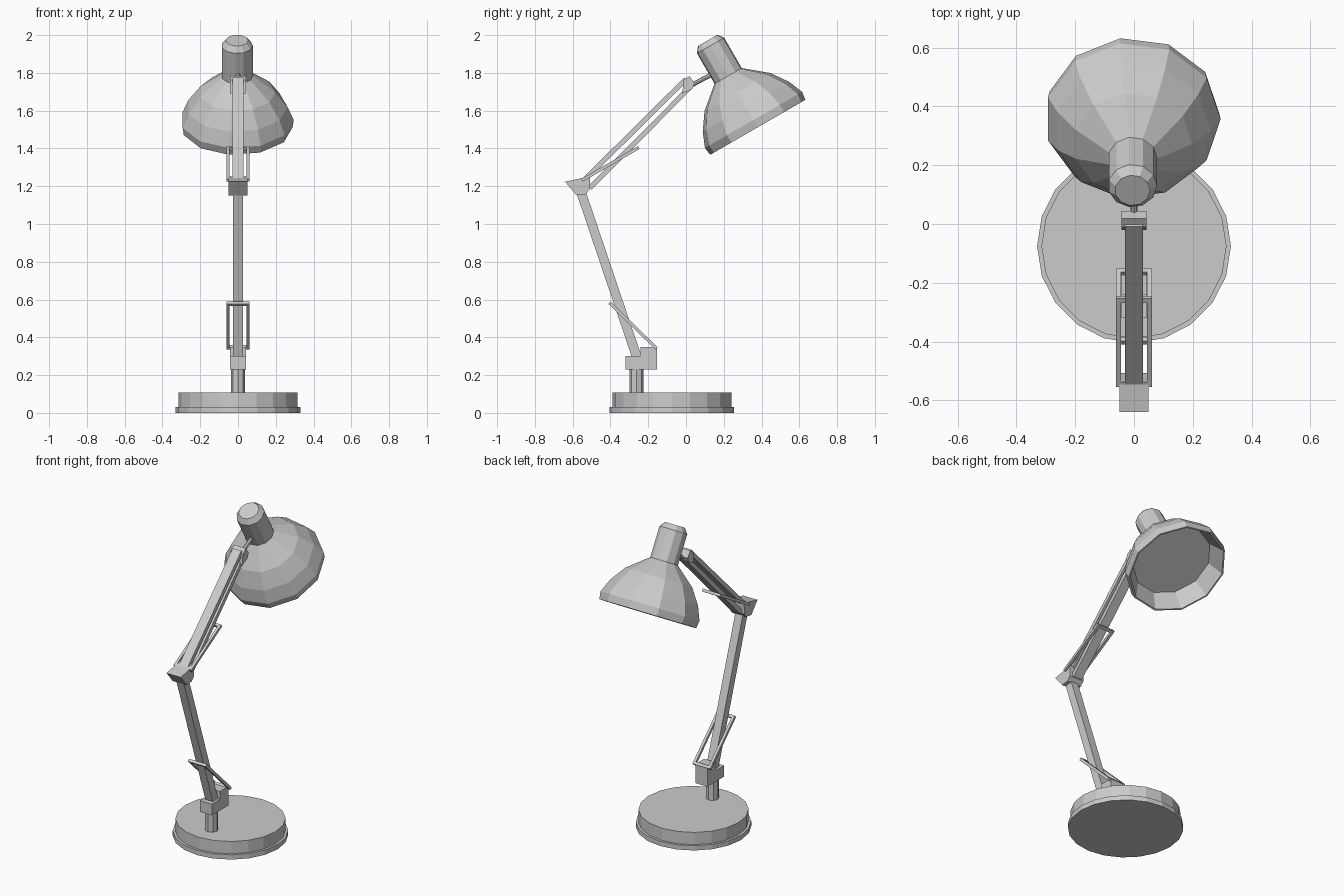
import bpy, bmesh, math
from mathutils import Vector, Matrix

if "Cube" in bpy.data.objects:
    bpy.data.objects.remove(bpy.data.objects["Cube"])


def finish(bm, name):
    bmesh.ops.recalc_face_normals(bm, faces=bm.faces)
    me = bpy.data.meshes.new(name)
    bm.to_mesh(me)
    bm.free()
    ob = bpy.data.objects.new(name, me)
    bpy.context.collection.objects.link(ob)
    return ob


def add_prism(bm, pts, x0, x1):
    """Side profile (y, z) extruded along x."""
    a = [bm.verts.new((x0, y, z)) for y, z in pts]
    b = [bm.verts.new((x1, y, z)) for y, z in pts]
    bm.faces.new(a)
    bm.faces.new(b[::-1])
    n = len(pts)
    for i in range(n):
        j = (i + 1) % n
        bm.faces.new((a[i], b[i], b[j], a[j]))


def strip(p, q, t):
    """Thin rectangle in the yz plane from p to q."""
    p, q = Vector(p), Vector(q)
    d = (q - p).normalized()
    o = Vector((-d.y, d.x)) * t / 2
    return [p + o, q + o, q - o, p - o]


def prism(name, pts, hw):
    bm = bmesh.new()
    add_prism(bm, pts, -hw, hw)
    return finish(bm, name)


def spring_frame(name, p, q, hw=0.062, rail=0.017, t=0.017):
    """Rectangular loop: two side rails and two crossbars."""
    bm = bmesh.new()
    p, q = Vector(p), Vector(q)
    d = (q - p).normalized() * rail
    add_prism(bm, strip(p, q, t), hw - rail, hw)
    add_prism(bm, strip(p, q, t), -hw, rail - hw)
    add_prism(bm, strip(p, p + d, t), rail - hw, hw - rail)
    add_prism(bm, strip(q - d, q, t), rail - hw, hw - rail)
    return finish(bm, name)


def lathe(name, profile, sides, matrix):
    """Turn an (r, z) profile; r = 0 at an end makes a flat cap."""
    bm = bmesh.new()
    rings = []
    for r, z in profile:
        rings.append([bm.verts.new((r * math.cos(math.tau * i / sides),
                                    r * math.sin(math.tau * i / sides), z))
                      for i in range(sides)])
    for a, b in zip(rings, rings[1:]):
        for i in range(sides):
            j = (i + 1) % sides
            bm.faces.new((a[i], a[j], b[j], b[i]))
    bm.faces.new(rings[0][::-1])
    bm.faces.new(rings[-1])
    bm.transform(matrix)
    return finish(bm, name)


# weighted base and post
lathe("base", [(0.33, 0), (0.33, 0.03), (0.315, 0.03), (0.315, 0.107)], 20,
      Matrix.Translation((0, -0.075, 0)))
lathe("post", [(0.038, 0.1), (0.038, 0.24)], 8,
      Matrix.Translation((0, -0.262, 0)))

# stepped bracket on the post
prism("base_bracket", [(-0.32, 0.23), (-0.153, 0.23), (-0.153, 0.35),
                       (-0.24, 0.35), (-0.24, 0.30), (-0.32, 0.30)], 0.042)

# lower arm and its spring frame
prism("lower_arm", [(-0.285, 0.29), (-0.232, 0.29), (-0.53, 1.17), (-0.582, 1.17)], 0.026)
spring_frame("lower_spring", (-0.405, 0.583), (-0.157, 0.342))

# elbow
prism("elbow", [(-0.64, 1.224), (-0.508, 1.252), (-0.51, 1.183),
                (-0.532, 1.157), (-0.58, 1.152)], 0.05)

# upper arm: two parallel bars, plus spring frame
for nm, p, q in (("upper_arm_top", (-0.54, 1.232), (0.0, 1.767)),
                 ("upper_arm_bottom", (-0.51, 1.19), (0.026, 1.728))):
    prism(nm, strip(p, q, 0.026), 0.03)
spring_frame("upper_spring", (-0.55, 1.232), (-0.25, 1.405))

# head joint
prism("head_joint", [(-0.012, 1.762), (0.018, 1.784), (0.045, 1.745),
                     (0.033, 1.715), (-0.02, 1.69)], 0.043)

# lamp head, tilted 30 degrees
head = Matrix.Translation((-0.005, 0.38, 1.512)) @ Matrix.Rotation(math.radians(30), 4, 'X')
lathe("shade", [(0.235, 0.10), (0.285, 0.0), (0.294, 0.0), (0.3, 0.045),
                (0.267, 0.125), (0.203, 0.216), (0.084, 0.314)], 11, head)
lathe("lamp_socket", [(0.084, 0.30), (0.084, 0.50), (0.06, 0.531)], 11, head)

# rod from joint to socket
a, b = Vector((0, 0.02, 1.73)), Vector((0, 0.17, 1.81))
rot = (b - a).to_track_quat('Z', 'Y').to_matrix().to_4x4()
lathe("head_rod", [(0.012, 0), (0.012, (b - a).length)], 8, Matrix.Translation(a) @ rot)
